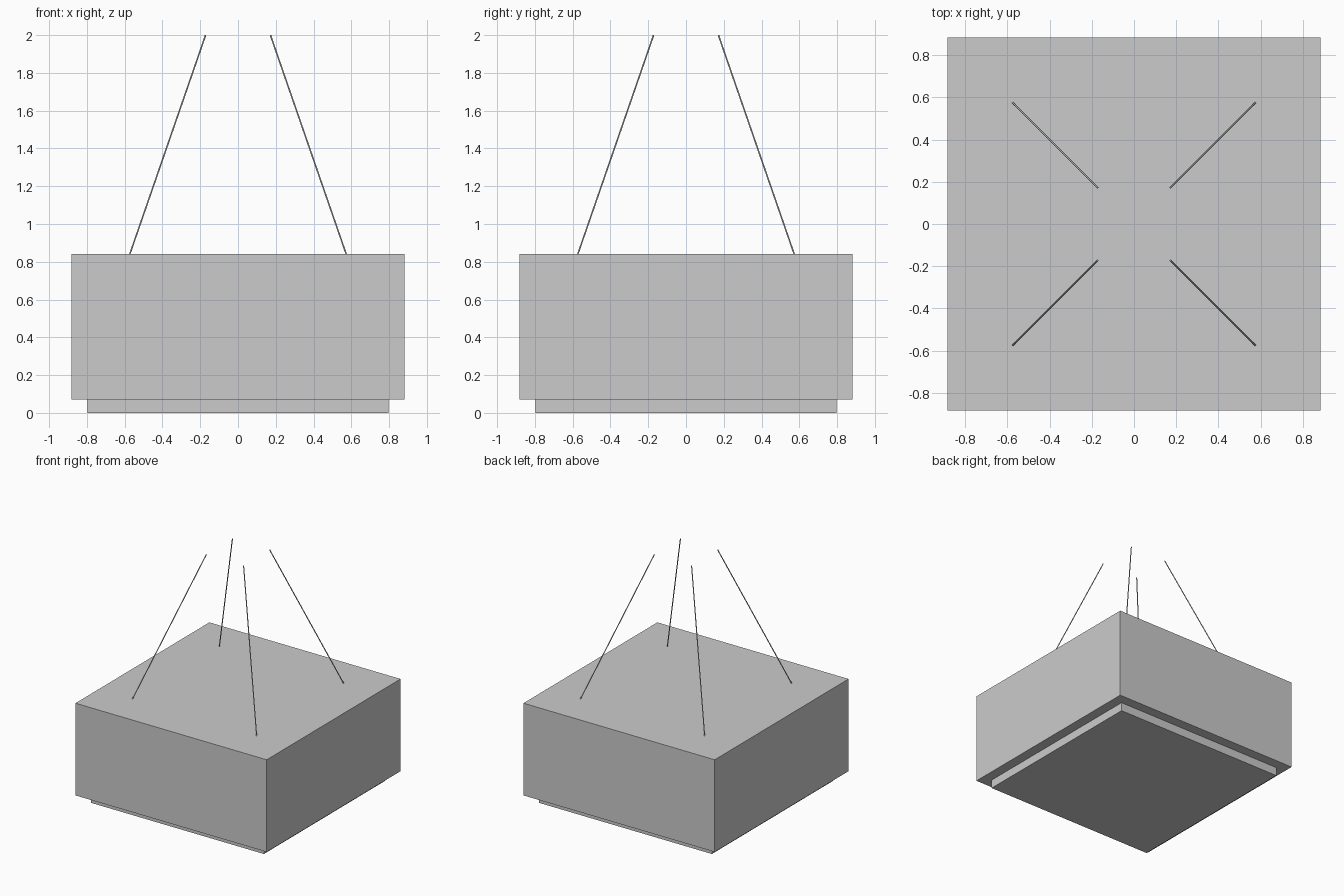
import bpy
from mathutils import Vector

if "Cube" in bpy.data.objects:
    bpy.data.objects.remove(bpy.data.objects["Cube"])


def box(name, half, z0, z1):
    bpy.ops.mesh.primitive_cube_add(size=1, location=(0, 0, (z0 + z1) / 2))
    ob = bpy.context.object
    ob.name = name
    ob.scale = (2 * half, 2 * half, z1 - z0)
    bpy.ops.object.transform_apply(location=False, rotation=False, scale=True)
    return ob


def wire(name, start, end, radius):
    a, b = Vector(start), Vector(end)
    bpy.ops.mesh.primitive_cylinder_add(vertices=12, radius=radius,
                                        depth=(b - a).length, location=(a + b) / 2)
    ob = bpy.context.object
    ob.name = name
    ob.rotation_euler = (b - a).to_track_quat('Z', 'Y').to_euler()
    bpy.ops.object.shade_smooth_by_angle()
    return ob


# Square lamp shade and the inset diffuser below it
box("shade", 0.882, 0.072, 0.841)
box("diffuser", 0.797, 0.0, 0.072)

# Four suspension wires converging towards the ceiling
for sx, side in ((-1, "left"), (1, "right")):
    for sy, end in ((-1, "front"), (1, "back")):
        wire(f"suspension_wire_{end}_{side}",
             (sx * 0.573, sy * 0.573, 0.84), (sx * 0.172, sy * 0.172, 1.999), 0.004)
